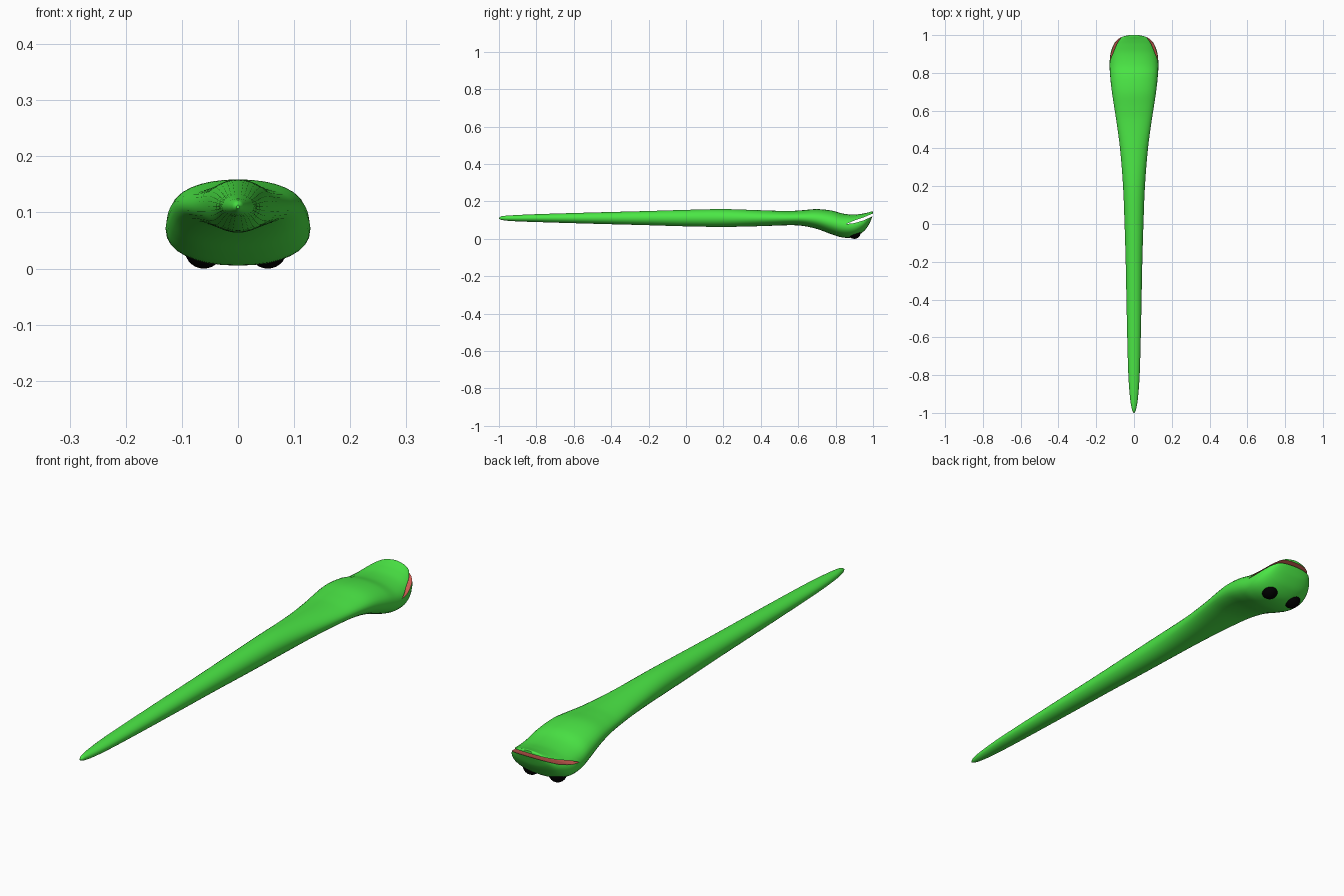
import bpy, bmesh, math

if "Cube" in bpy.data.objects:
    bpy.data.objects.remove(bpy.data.objects["Cube"])


def material(name, rgb):
    m = bpy.data.materials.new(name)
    m.diffuse_color = (*rgb, 1)
    m.use_nodes = True
    m.node_tree.nodes["Principled BSDF"].inputs["Base Color"].default_value = m.diffuse_color
    return m


GREEN = material("leaf green", (0.07, 0.80, 0.06))
RED = material("mouth red", (0.64, 0.115, 0.09))
BLACK = material("eye black", (0.0, 0.0, 0.0))


def make_object(name, bm, mat):
    bmesh.ops.recalc_face_normals(bm, faces=bm.faces)
    me = bpy.data.meshes.new(name)
    bm.to_mesh(me)
    bm.free()
    me.materials.append(mat)
    ob = bpy.data.objects.new(name, me)
    bpy.context.collection.objects.link(ob)
    return ob


def activate(ob):
    bpy.ops.object.select_all(action='DESELECT')
    ob.select_set(True)
    bpy.context.view_layer.objects.active = ob


def spline(rows, steps):
    """Smooth interpolation through the station rows."""
    out = []
    for i in range(len(rows) - 1):
        p0, p1 = rows[max(i - 1, 0)], rows[i]
        p2, p3 = rows[i + 1], rows[min(i + 2, len(rows) - 1)]
        h = p2[0] - p1[0]
        for s in range(steps):
            t = s / steps
            row = [p1[0] + h * t]
            for k in (1, 2, 3):
                m1 = (p2[k] - p0[k]) / (p2[0] - p0[0]) * h
                m2 = (p3[k] - p1[k]) / (p3[0] - p1[0]) * h
                row.append((2*t**3 - 3*t**2 + 1) * p1[k] + (t**3 - 2*t**2 + t) * m1
                           + (3*t**2 - 2*t**3) * p2[k] + (t**3 - t**2) * m2)
            out.append(row)
    return out + [rows[-1]]


# Body and head stations: y, half width, bottom z, top z
STATIONS = [
    (-1.0, 0.003, 0.107, 0.113), (-0.985, 0.010, 0.101, 0.121),
    (-0.93, 0.020, 0.095, 0.126), (-0.8, 0.030, 0.090, 0.132),
    (-0.5, 0.038, 0.081, 0.141), (-0.2, 0.044, 0.073, 0.149),
    (0.0, 0.050, 0.067, 0.155), (0.2, 0.058, 0.064, 0.159),
    (0.4, 0.074, 0.068, 0.153), (0.55, 0.094, 0.073, 0.149),
    (0.62, 0.105, 0.070, 0.153), (0.7, 0.117, 0.053, 0.159),
    (0.78, 0.126, 0.024, 0.151), (0.84, 0.129, 0.007, 0.135),
    (0.9, 0.125, 0.010, 0.130), (0.95, 0.108, 0.040, 0.136),
    (0.98, 0.083, 0.080, 0.143), (0.994, 0.055, 0.113, 0.147),
    (1.0, 0.025, 0.130, 0.146),
]
SIDES = 32
bm = bmesh.new()
rings = []
for y, w, lo, hi in spline(STATIONS, 5):
    # the head is slightly boxier than the round body
    e = 2 / (2 + 0.18 * min(max((y - 0.4) / 0.4, 0), 1))
    ring = []
    for i in range(SIDES):
        a = 2 * math.pi * i / SIDES
        c, s = math.cos(a), math.sin(a)
        x = w * math.copysign(abs(c) ** e, c)
        z = (lo + hi) / 2 + (hi - lo) / 2 * math.copysign(abs(s) ** e, s)
        ring.append(bm.verts.new((x, y, z)))
    rings.append(ring)
for a, b in zip(rings, rings[1:]):
    for i in range(SIDES):
        j = (i + 1) % SIDES
        bm.faces.new((a[i], a[j], b[j], b[i]))
bm.faces.new(rings[0])
bm.faces.new(rings[-1])
body = make_object("body_and_head", bm, GREEN)

# Mouth slot: a curved wedge cut across the whole snout, lined in red
WEDGE = [(0.855, 0.079), (0.90, 0.084), (0.95, 0.099), (1.0, 0.122), (1.05, 0.146),
         (1.05, 0.160), (1.0, 0.136), (0.95, 0.115), (0.90, 0.098)]
bm = bmesh.new()
left = [bm.verts.new((-0.2, y, z)) for y, z in WEDGE]
right = [bm.verts.new((0.2, y, z)) for y, z in WEDGE]
bm.faces.new(left)
bm.faces.new(right)
for i in range(len(WEDGE)):
    j = (i + 1) % len(WEDGE)
    bm.faces.new((left[i], left[j], right[j], right[i]))
cutter = make_object("mouth_cutter", bm, RED)
cutter.hide_render = True

mod = body.modifiers.new("mouth", 'BOOLEAN')
mod.operation = 'DIFFERENCE'
mod.solver = 'EXACT'
mod.material_mode = 'TRANSFER'
mod.object = cutter
activate(body)
bpy.ops.object.modifier_apply(modifier=mod.name)
bpy.data.objects.remove(cutter, do_unlink=True)
activate(body)
bpy.ops.object.shade_smooth_by_angle(angle=math.radians(40))

# Eyes on the underside of the head
for x, label in ((-0.061, "left_eye"), (0.053, "right_eye")):
    bm = bmesh.new()
    bmesh.ops.create_uvsphere(bm, u_segments=24, v_segments=14, radius=0.034)
    bmesh.ops.translate(bm, verts=bm.verts, vec=(x, 0.9, 0.034))
    eye = make_object(label, bm, BLACK)
    activate(eye)
    bpy.ops.object.shade_smooth_by_angle(angle=math.radians(40))
